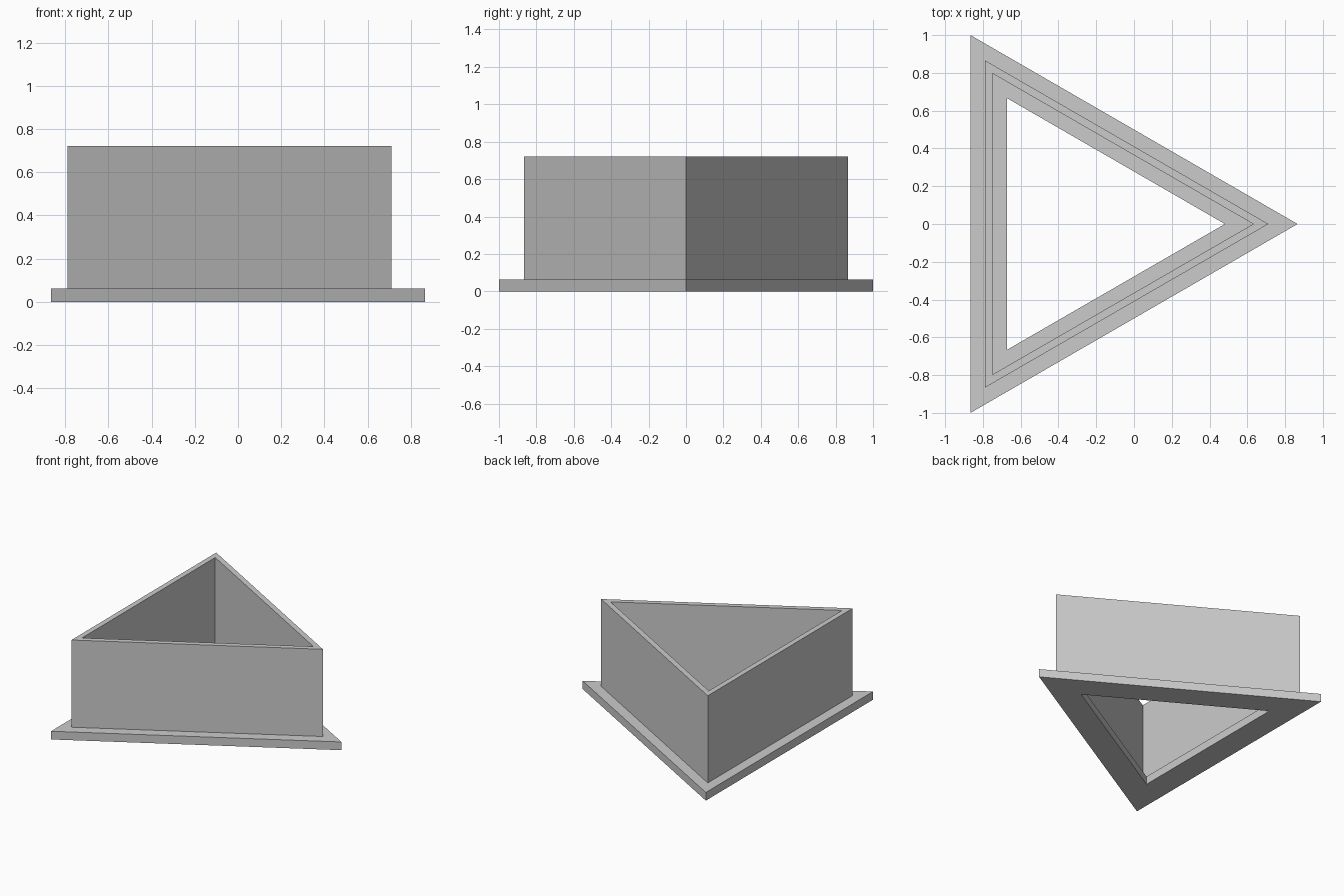
import bpy, bmesh
from math import cos, sin, tau, sqrt

if "Cube" in bpy.data.objects:
    bpy.data.objects.remove(bpy.data.objects["Cube"])

SIDES = 3
CENTRE_X = -1 / (2 * sqrt(3))   # triangle centroid, so the bounds centre on x = 0
R_BASE = 2 / sqrt(3)            # corner radius giving a side of 2 units

# Closed cross-section (corner radius, height): flange with a thin wall and inner ledge
profile = [
    (R_BASE, 0.0), (R_BASE, 0.062),
    (1.0, 0.062), (1.0, 0.722),
    (0.92, 0.722), (0.92, 0.062),
    (0.77, 0.062), (0.77, 0.0),
]

# Sweep the section around three corners
bm = bmesh.new()
rings = [[bm.verts.new((CENTRE_X + r * cos(tau * i / SIDES), r * sin(tau * i / SIDES), z))
          for i in range(SIDES)] for r, z in profile]
for k, low in enumerate(rings):
    high = rings[(k + 1) % len(rings)]
    for i in range(SIDES):
        j = (i + 1) % SIDES
        bm.faces.new((low[i], low[j], high[j], high[i]))
bmesh.ops.recalc_face_normals(bm, faces=bm.faces)

mesh = bpy.data.meshes.new("triangular_flanged_wall")
bm.to_mesh(mesh)
bm.free()
bpy.context.collection.objects.link(bpy.data.objects.new("triangular_flanged_wall", mesh))
